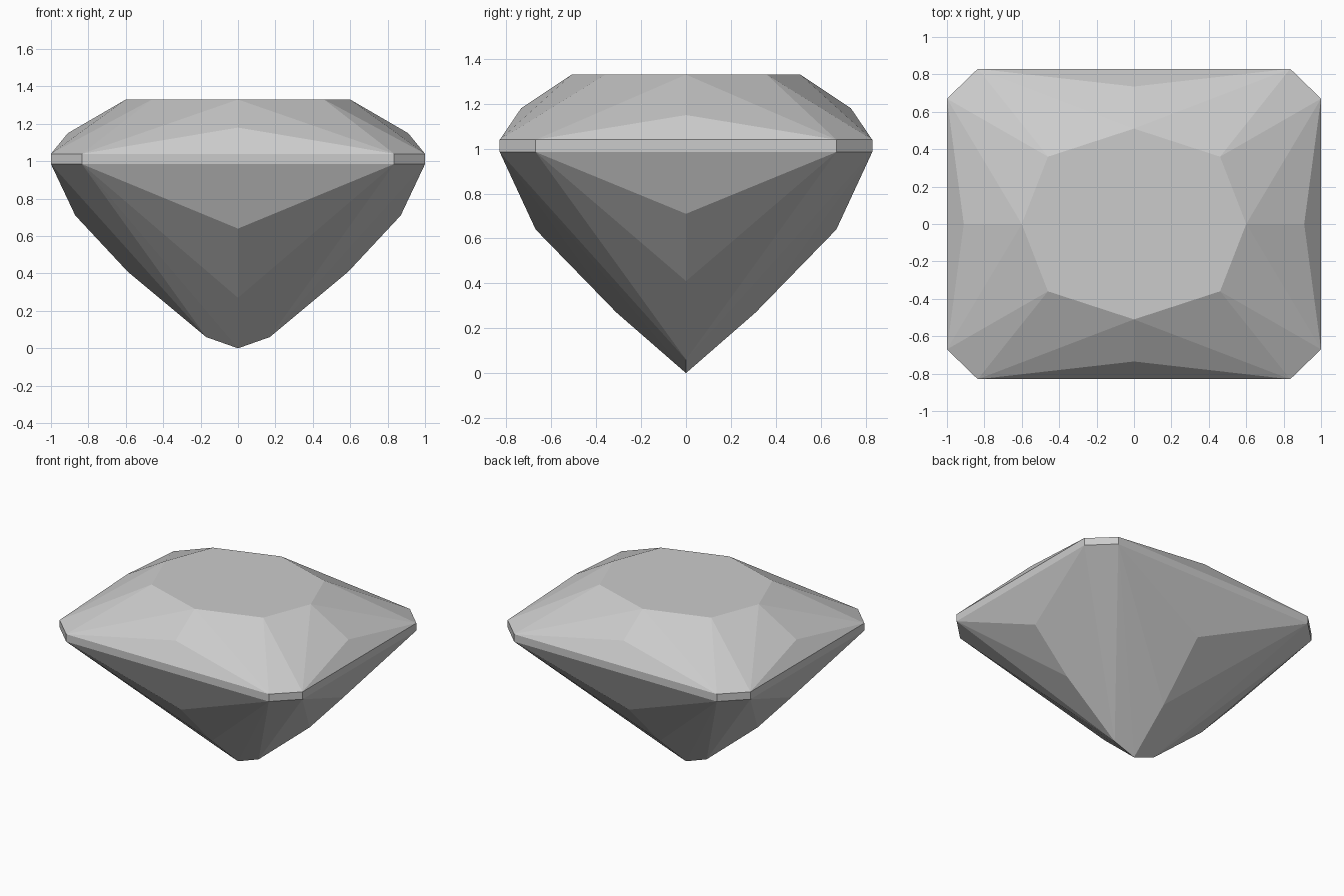
import bpy
import bmesh

cube = bpy.data.objects.get("Cube")
if cube:
    bpy.data.objects.remove(cube, do_unlink=True)

# Single flat stone colour
stone = bpy.data.materials.new("pale_grey_stone")
stone.use_nodes = True
colour = (0.6, 0.6, 0.6, 1)
stone.diffuse_color = colour
stone.node_tree.nodes["Principled BSDF"].inputs["Base Color"].default_value = colour

# Key points of one quarter of the cut (+x, +y)
points = {
    "table_centre": (0, 0, 1.33),
    "table_x": (0.60, 0, 1.33),
    "table_corner": (0.46, 0.36, 1.33),
    "table_y": (0, 0.51, 1.33),
    "crown_x": (0.91, 0, 1.15),
    "crown_y": (0, 0.735, 1.18),
    "pavilion_x": (0.87, 0, 0.71),
    "pavilion_y": (0, 0.67, 0.64),
    "lower_x": (0.59, 0, 0.41),
    "lower_y": (0, 0.31, 0.27),
    "keel": (0.17, 0, 0.06),
    "tip": (0, 0, 0),
}
# Girdle rims
for rim, z in (("top", 1.04), ("low", 0.985)):
    points[rim + "_side_x"] = (1, 0, z)
    points[rim + "_a"] = (1, 0.67, z)
    points[rim + "_b"] = (0.835, 0.83, z)
    points[rim + "_side_y"] = (0, 0.83, z)

facets = [
    # Table
    "table_centre table_x table_corner table_y",
    # Crown
    "table_x top_a table_corner",
    "table_x crown_x top_a",
    "crown_x top_side_x top_a",
    "table_corner top_a top_b",
    "table_corner top_b table_y",
    "table_y top_b crown_y",
    "crown_y top_b top_side_y",
    # Girdle
    "top_side_x low_side_x low_a top_a",
    "top_a low_a low_b top_b",
    "top_b low_b low_side_y top_side_y",
    # Pavilion
    "low_side_x pavilion_x low_a",
    "pavilion_x lower_x low_a",
    "lower_x keel low_a",
    "keel low_b low_a",
    "keel tip low_b",
    "tip lower_y low_b",
    "lower_y pavilion_y low_b",
    "pavilion_y low_side_y low_b",
]

# Repeat the quarter in all four directions
bm = bmesh.new()
for sx in (1, -1):
    for sy in (1, -1):
        verts = {n: bm.verts.new((x * sx, y * sy, z))
                 for n, (x, y, z) in points.items()}
        for facet in facets:
            bm.faces.new([verts[n] for n in facet.split()])
bmesh.ops.remove_doubles(bm, verts=bm.verts, dist=0.001)
# Merge the coplanar quarters into whole facets
bmesh.ops.dissolve_limit(bm, angle_limit=0.002, verts=bm.verts, edges=bm.edges)
bmesh.ops.recalc_face_normals(bm, faces=bm.faces)

mesh = bpy.data.meshes.new("cut_gemstone")
bm.to_mesh(mesh)
bm.free()
mesh.materials.append(stone)
gem = bpy.data.objects.new("cut_gemstone", mesh)
bpy.context.collection.objects.link(gem)
